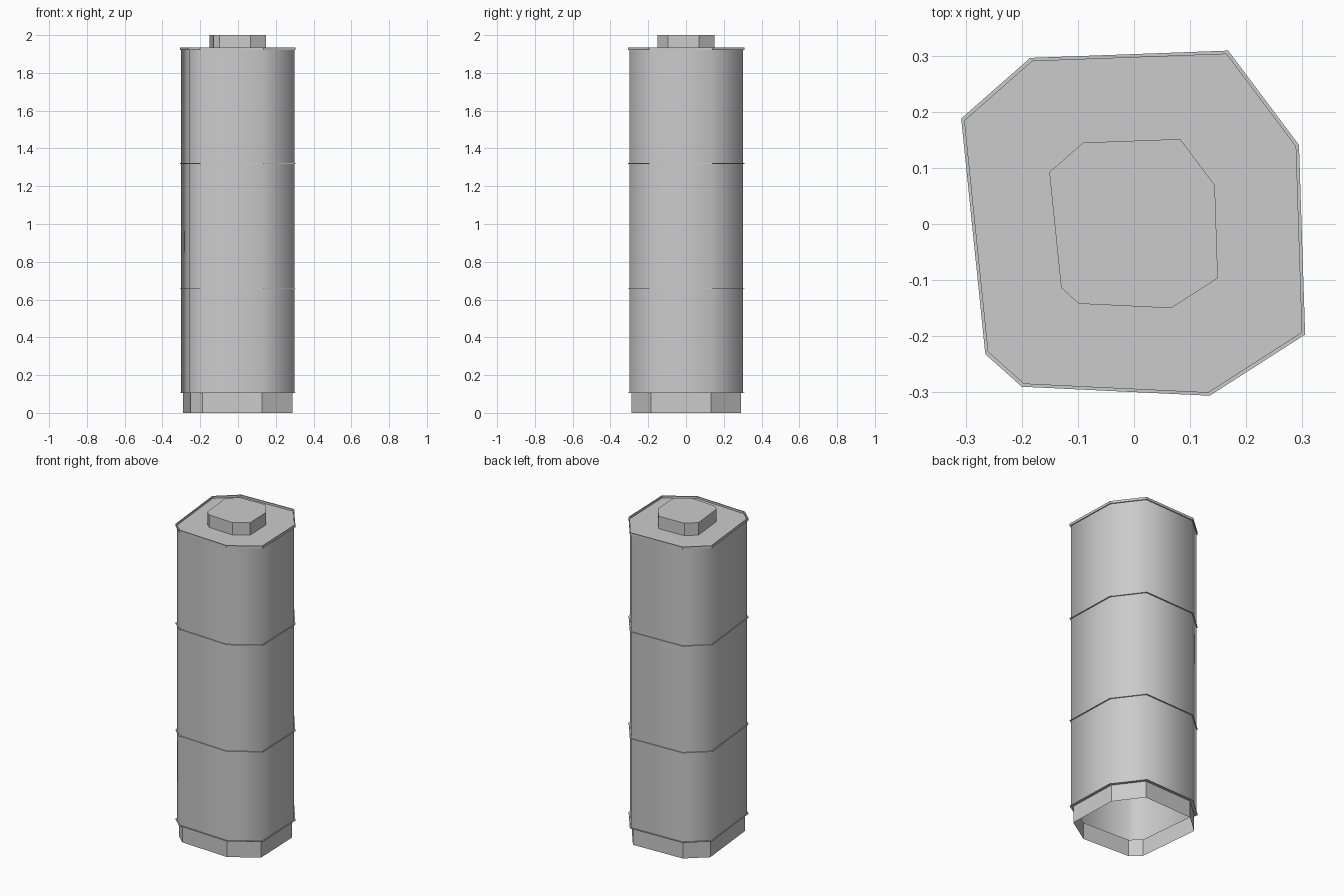
import bpy
import bmesh
import math

cube = bpy.data.objects.get("Cube")
if cube:
    bpy.data.objects.remove(cube, do_unlink=True)

grey = bpy.data.materials.new("mid grey")
grey.use_nodes = True
colour = (0.6, 0.6, 0.6, 1)
grey.diffuse_color = colour
grey.node_tree.nodes["Principled BSDF"].inputs["Base Color"].default_value = colour

# Uneven eight-sided plan, shared by every part at its own scale
PLAN = [(-0.308, 0.188), (-0.265, -0.232), (-0.2, -0.29), (0.135, -0.306),
        (0.305, -0.197), (0.294, 0.141), (0.168, 0.309), (-0.185, 0.296)]


def loft(name, sections, cap_top=False, closed=False, smooth=False):
    """Skin the plan through (scale, height) sections."""
    bm = bmesh.new()
    rings = [[bm.verts.new((x * s, y * s, z)) for x, y in PLAN] for s, z in sections]
    pairs = list(zip(rings, rings[1:]))
    if closed:
        pairs.append((rings[-1], rings[0]))
    n = len(PLAN)
    for low, high in pairs:
        for i in range(n):
            j = (i + 1) % n
            bm.faces.new((low[i], low[j], high[j], high[i]))
    if cap_top:
        bm.faces.new(rings[-1])
    mesh = bpy.data.meshes.new(name)
    bm.to_mesh(mesh)
    bm.free()
    mesh.materials.append(grey)
    obj = bpy.data.objects.new(name, mesh)
    bpy.context.collection.objects.link(obj)
    if smooth:
        bpy.ops.object.select_all(action="DESELECT")
        obj.select_set(True)
        bpy.context.view_layer.objects.active = obj
        bpy.ops.object.shade_smooth_by_angle(angle=math.radians(75))
    return obj


BASE, TOP, RIM = 0.105, 1.92, 1.935

# Hollow plinth, open underneath
loft("plinth", [(0.945, 0), (0.945, BASE)])

# Softly shaded hollow shaft
loft("shaft", [(0.98, BASE), (0.98, TOP)], smooth=True)

# Thin joint bands around the shaft
loft("base_flange", [(0.945, BASE), (1, BASE), (1, BASE + 0.004), (0.98, BASE + 0.004)])
for label, z in (("lower", 0.66), ("upper", 1.32)):
    loft(label + "_joint_band",
         [(0.98, z - 0.002), (1, z - 0.002), (1, z + 0.002), (0.98, z + 0.002)],
         closed=True)

# Lid with a slim raised rim around its recessed deck
loft("lid", [(0.98, TOP), (1, TOP), (1, RIM), (0.98, RIM), (0.98, TOP + 0.003)],
     cap_top=True)

# Raised cap in the middle of the lid
loft("top_cap", [(0.49, TOP + 0.003), (0.49, 2)], cap_top=True)
